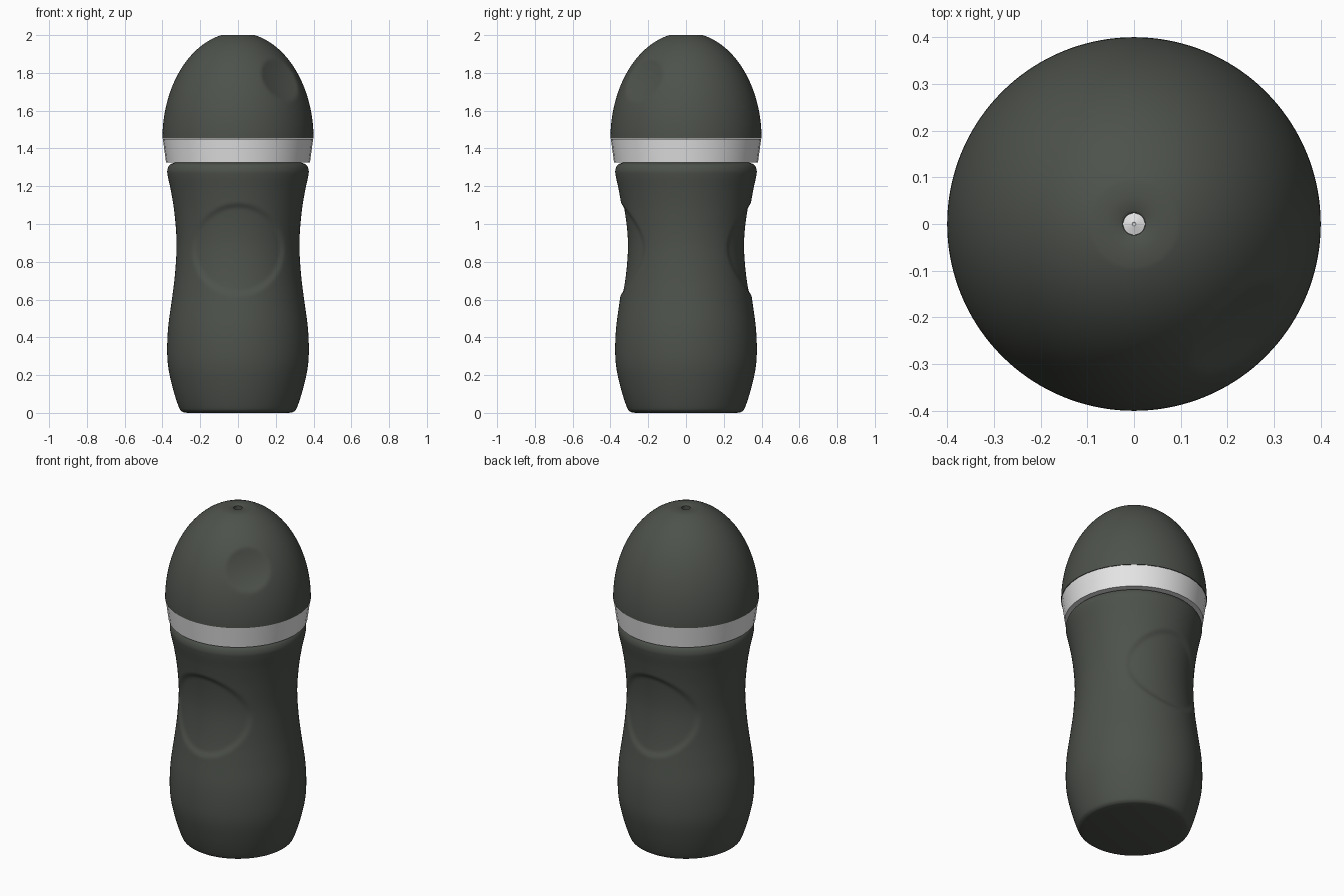
import bpy, bmesh, math
from mathutils import Vector

if "Cube" in bpy.data.objects:
    bpy.data.objects.remove(bpy.data.objects["Cube"])


def material(name, rgb):
    m = bpy.data.materials.new(name)
    m.diffuse_color = (*rgb, 1)
    m.use_nodes = True
    m.node_tree.nodes["Principled BSDF"].inputs["Base Color"].default_value = m.diffuse_color
    return m


DARK = material("dark green grey", (0.075, 0.084, 0.071))
LIGHT = material("light grey", (0.78, 0.78, 0.78))


def spline(pts, n):
    """Smooth curve through (radius, height) points."""
    p = [Vector(q) for q in pts]
    p = [2 * p[0] - p[1]] + p + [2 * p[-1] - p[-2]]
    out = []
    for i in range(1, len(p) - 2):
        a, b, c, d = p[i - 1:i + 3]
        for k in range(n):
            t = k / n
            out.append(0.5 * (2 * b + (c - a) * t + (2 * a - 5 * b + 4 * c - d) * t * t
                              + (3 * b - a - 3 * c + d) * t ** 3))
    return [tuple(v) for v in out] + [tuple(pts[-1])]


def revolve(name, profile, segs, mat, closed=False, shape=None):
    """Turn a profile around z, optionally reshaping each vertex."""
    bm = bmesh.new()
    rings = [[bm.verts.new((r * math.cos(2 * math.pi * i / segs),
                            r * math.sin(2 * math.pi * i / segs), z))
              for i in range(segs)] for r, z in profile]
    pairs = list(zip(rings, rings[1:]))
    if closed:
        pairs.append((rings[-1], rings[0]))
    for a, b in pairs:
        for i in range(segs):
            j = (i + 1) % segs
            bm.faces.new((a[i], a[j], b[j], b[i]))
    bmesh.ops.remove_doubles(bm, verts=bm.verts, dist=1e-5)
    bmesh.ops.recalc_face_normals(bm, faces=bm.faces)
    if shape:
        for v in bm.verts:
            shape(v.co)
    me = bpy.data.meshes.new(name)
    bm.to_mesh(me)
    bm.free()
    ob = bpy.data.objects.new(name, me)
    bpy.context.collection.objects.link(ob)
    me.materials.append(mat)
    bpy.ops.object.select_all(action='DESELECT')
    ob.select_set(True)
    bpy.context.view_layer.objects.active = ob
    bpy.ops.object.shade_smooth_by_angle(angle=math.radians(40))
    return ob


# Round grip recesses on the front and back of the body
def grip(co):
    d = math.hypot(co.x, co.z - 0.865)
    if d < 0.25 and math.hypot(co.x, co.y) > 0.3:
        t = d / 0.25
        s = min(1, (1 - t) / 0.14)
        depth = 0.011 * s * s * (3 - 2 * s) + 0.007 * (1 - t * t)
        co.y -= math.copysign(depth, co.y)


# Thumb dimple on the front right of the cap
DIMPLE = Vector((0.226, -0.226, 1.765))
INWARD = Vector((-0.61, 0.61, -0.5)).normalized()


def dimple(co):
    off = co - DIMPLE
    d = (off - INWARD * off.dot(INWARD)).length
    if d < 0.125 and off.length < 0.2 and co.z > 1.5:
        co += INWARD * 0.03 * (1 - (d / 0.125) ** 2)


# Body: flat base, waisted wall, rounded shoulder, hidden neck
wall = spline([(0.27, 0.0), (0.298, 0.008), (0.315, 0.035), (0.345, 0.13), (0.369, 0.24),
               (0.375, 0.34), (0.369, 0.46), (0.35, 0.6), (0.335, 0.72), (0.326, 0.85),
               (0.327, 0.95), (0.338, 1.07), (0.354, 1.17), (0.371, 1.25),
               (0.374, 1.285), (0.362, 1.313), (0.335, 1.325)], 10)
revolve("body", [(0, 0)] + wall + [(0.32, 1.325), (0.32, 1.44), (0, 1.44)], 144, DARK,
        shape=grip)

# Collar ring
revolve("collar_ring", [(0.33, 1.326), (0.381, 1.326), (0.398, 1.451), (0.33, 1.451)], 36,
        LIGHT, closed=True)

# Domed cap with a small hole in the top
end = math.acos(0.09 / 0.4)
dome = [(0.4 * math.cos(end * i / 50), 1.452 + 0.562 * math.sin(end * i / 50))
        for i in range(51)]
top = [(0.06, 2.0), (0.03, 2.0), (0.024, 1.996), (0.024, 1.965), (0, 1.965)]
revolve("cap", [(0, 1.452)] + dome + top, 144, DARK, shape=dimple)

# Spout plug inside the hole
revolve("spout_plug", [(0.0235, 1.966), (0.0235, 1.976), (0.004, 1.982), (0, 1.978)], 24, LIGHT)
